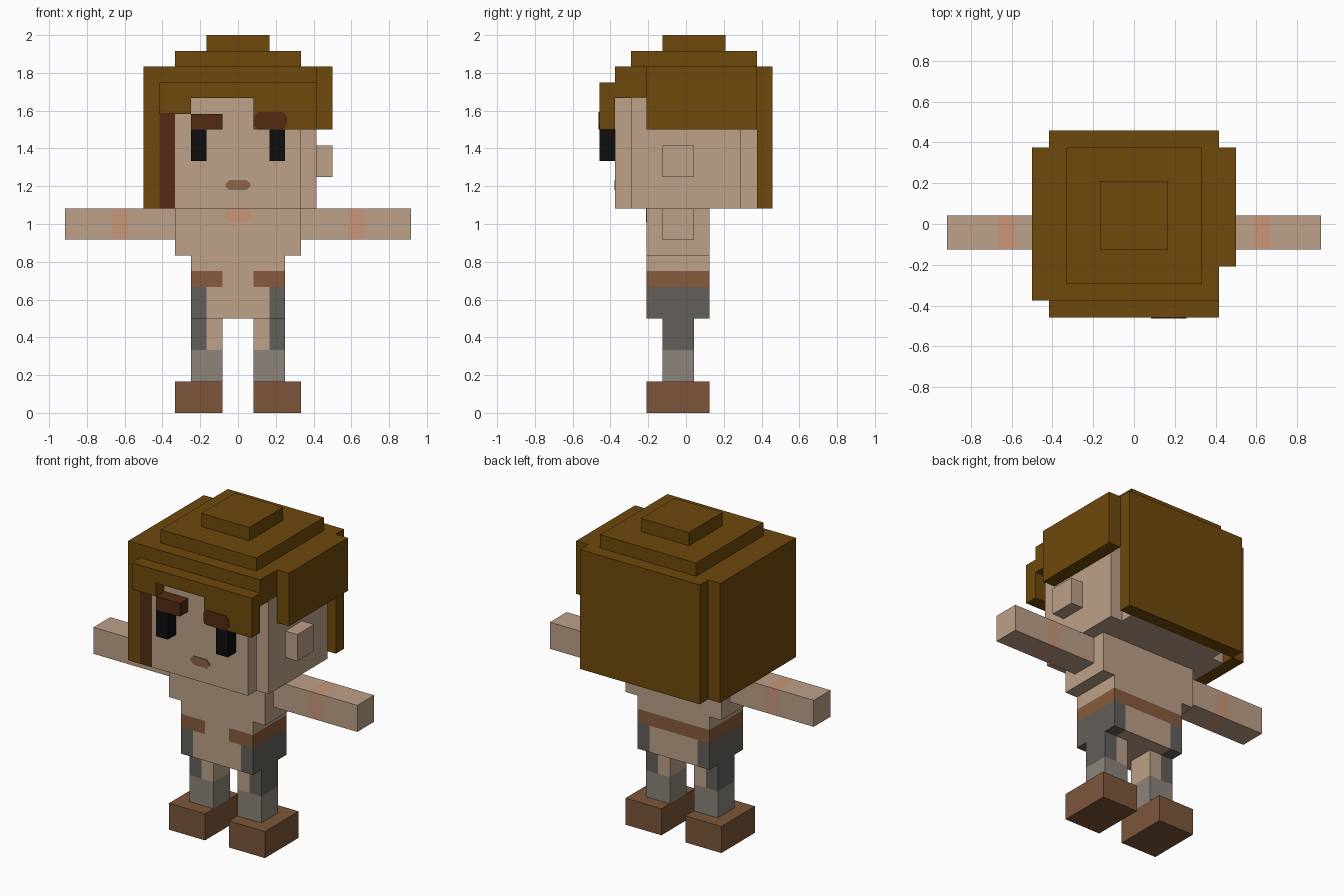
import bpy, bmesh
from mathutils import Vector

U = 1 / 12  # one block edge

if "Cube" in bpy.data.objects:
    bpy.data.objects.remove(bpy.data.objects["Cube"], do_unlink=True)


def srgb(c):
    c /= 255
    return c / 12.92 if c <= 0.04045 else ((c + 0.055) / 1.055) ** 2.4


def material(name, *rgb):
    m = bpy.data.materials.new(name)
    m.use_nodes = True
    colour = [srgb(c) for c in rgb] + [1]
    m.diffuse_color = colour
    m.node_tree.nodes["Principled BSDF"].inputs["Base Color"].default_value = colour
    return m


SKIN = material("skin", 189, 161, 137)
BLUSH = material("blush", 201, 151, 122)
HAIR = material("hair_brown", 111, 73, 12)
BROW = material("dark_brown", 84, 44, 18)
EYE = material("black", 14, 14, 14)
MOUTH = material("mouth_brown", 142, 101, 73)
BELT = material("belt_brown", 137, 91, 61)
BOOT = material("boot_brown", 125, 86, 59)
DARK = material("dark_grey", 99, 96, 90)
LIGHT = material("light_grey", 141, 133, 124)


def finish(name, bm, mats, rule=None):
    """Colour the faces by rule, centre the origin and link the object."""
    bmesh.ops.recalc_face_normals(bm, faces=bm.faces)
    if rule:
        for f in bm.faces:
            f.material_index = mats.index(rule(f.calc_center_median(), f.normal))
    centre = sum((v.co for v in bm.verts), Vector()) / len(bm.verts)
    for v in bm.verts:
        v.co = (v.co - centre) * U
    mesh = bpy.data.meshes.new(name)
    bm.to_mesh(mesh)
    bm.free()
    for m in mats:
        mesh.materials.append(m)
    ob = bpy.data.objects.new(name, mesh)
    ob.location = centre * U
    bpy.context.collection.objects.link(ob)
    return ob


def box(name, x, y, z, *mats, cuts=(), rule=None):
    """Block between (low, high) pairs; cuts are (axis, position) edge loops."""
    bm = bmesh.new()
    bmesh.ops.create_cube(bm, size=1)
    for v in bm.verts:
        v.co = [r[int(c > 0)] for r, c in zip((sorted(x), y, z), v.co)]
    for axis, pos in cuts:
        point, normal = Vector(), Vector()
        point[axis], normal[axis] = pos, 1
        bmesh.ops.bisect_plane(bm, geom=bm.verts[:] + bm.edges[:] + bm.faces[:],
                               plane_co=point, plane_no=normal)
    return finish(name, bm, mats, rule)


def prism(name, outline, axis, lo, hi, mat):
    """Extrude a 2D outline along y (axis 1) or z (axis 2)."""
    bm = bmesh.new()
    base = [bm.verts.new((a, lo, b) if axis == 1 else (a, b, lo)) for a, b in outline]
    face = bm.faces.new(base)
    top = bmesh.ops.extrude_face_region(bm, geom=[face])["geom"]
    step = Vector((0, hi - lo, 0) if axis == 1 else (0, 0, hi - lo))
    bmesh.ops.translate(bm, vec=step, verts=[g for g in top if isinstance(g, bmesh.types.BMVert)])
    return finish(name, bm, [mat])


def plate(name, x, z, y, mat, r=0.25):
    """Thin painted plate with clipped corners, facing the front."""
    (a, b), (c, d) = sorted(x), z
    outline = [(a + r, c), (b - r, c), (b, c + r), (b, d - r),
               (b - r, d), (a + r, d), (a, d - r), (a, c + r)]
    return prism(name, outline, 1, y - 0.05, y + 0.03, mat)


# Feet, legs and arms on both sides
def leg_colour(c, n):
    if c.z < 4:
        return LIGHT
    return DARK if abs(c.x) > 2 else SKIN


def arm_colour(c, n):
    return BLUSH if 7 < abs(c.x) < 8 else SKIN


for side, s in (("left", 1), ("right", -1)):
    box(side + "_foot", (s, 4 * s), (-2.5, 1.5), (0, 2), BOOT)
    box(side + "_leg", (s, 3 * s), (-1.5, 0.5), (2, 6), SKIN, DARK, LIGHT,
        cuts=[(2, 4), (0, 2 * s)], rule=leg_colour)
    box(side + "_arm", (4 * s, 11 * s), (-1.5, 0.5), (11, 13), SKIN, BLUSH,
        cuts=[(0, 7 * s), (0, 8 * s)], rule=arm_colour)
    box(side + "_eye", (2 * s, 3 * s), (-5.5, -4.5), (16, 18), EYE)


# Hips with belt and leg guards
def hip_colour(c, n):
    if 8 < c.z < 9:
        return SKIN if n.y < -0.5 and abs(c.x) < 1 else BELT
    return DARK if c.z < 8 and abs(c.x) > 2 else SKIN


box("hips", (-3, 3), (-2.5, 1.5), (6, 10), SKIN, BELT, DARK,
    cuts=[(2, 8), (2, 9), (0, -2), (0, -1), (0, 1), (0, 2)], rule=hip_colour)

# Chest
box("chest", (-4, 4), (-2.5, 1.5), (10, 13), SKIN)
plate("neck_blush", (-0.85, 0.85), (12.1, 13), -2.5, BLUSH)

# Head with stepped corners, and one ear
head = [(-4, -4.5), (4, -4.5), (4, -3.5), (5, -3.5), (5, 3.5), (4, 3.5),
        (4, 4.5), (-4, 4.5), (-4, 3.5), (-5, 3.5), (-5, -3.5), (-4, -3.5)]
prism("head", head, 2, 13, 20, SKIN)
box("left_ear", (5, 6), (-1.5, 0.5), (15, 17), SKIN)
plate("mouth", (-0.8, 0.8), (14.15, 14.8), -4.5, MOUTH)

# Hair panels and stepped crown
box("hair_cap", (-5, 5), (-4.5, 4.5), (20, 22), HAIR)
box("hair_back", (-5, 5), (4.5, 5.5), (13, 22), HAIR)
box("hair_right_side", (-6, -5), (-4.5, 4.5), (13, 22), HAIR)
box("hair_left_side", (5, 6), (-2.5, 4.5), (18, 22), HAIR)
box("hair_crown", (-4, 4), (-3.5, 4.5), (22, 23), HAIR)
box("hair_top", (-2, 2), (-1.5, 2.5), (23, 24), HAIR)
box("sideburn", (-5, -4), (-4.5, -3.5), (13, 20), BROW)

# Fringe and eyebrows
fringe = [(-5, 19), (-3, 19), (-3, 20), (1, 20), (1, 18), (5, 18), (5, 21), (-5, 21)]
prism("fringe", fringe, 1, -5.5, -4.5, HAIR)
box("right_eyebrow", (-3, -1), (-5.5, -4.5), (18, 19), BROW)
plate("left_eyebrow", (1, 3.1), (18, 19.1), -5.5, BROW)
